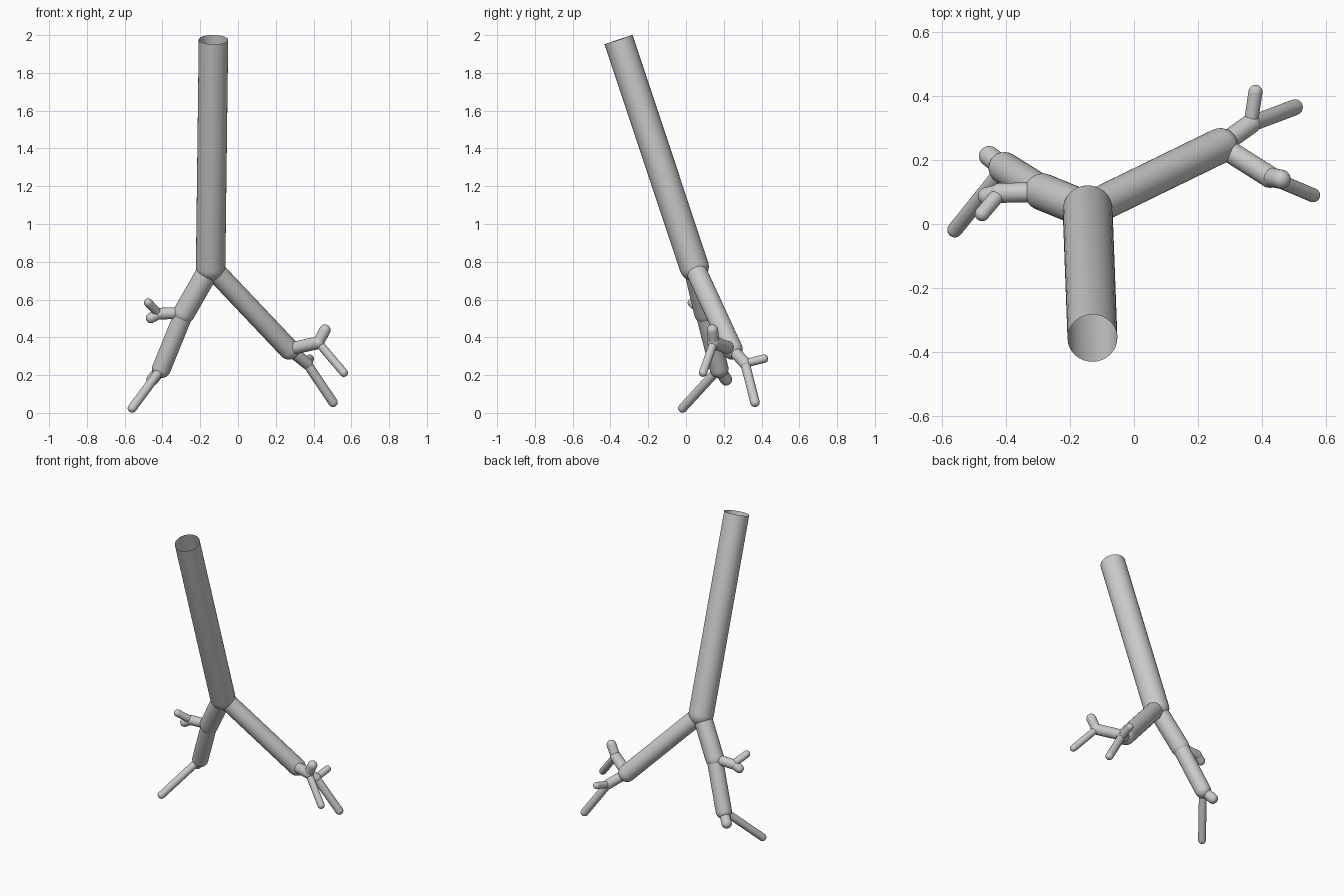
import bpy, bmesh, math
from mathutils import Vector

if "Cube" in bpy.data.objects:
    bpy.data.objects.remove(bpy.data.objects["Cube"])

SIDES = 32


def branch(name, start, end, r, cap_steps=8):
    """Open tube from start to end, closed by a hemisphere at the far end."""
    a, b = Vector(start), Vector(end)
    axis = b - a
    length = axis.length
    q = axis.to_track_quat('Z', 'Y')
    profile = [(r, 0.0)]
    for i in range(cap_steps):
        t = math.pi / 2 * i / cap_steps
        profile.append((r * math.cos(t), length + r * math.sin(t)))
    bm = bmesh.new()
    rings = []
    for rad, h in profile:
        ring = []
        for k in range(SIDES):
            u = 2 * math.pi * k / SIDES
            ring.append(bm.verts.new(q @ Vector((rad * math.cos(u), rad * math.sin(u), h))))
        rings.append(ring)
    tip = bm.verts.new(q @ Vector((0, 0, length + r)))
    for lo, hi in zip(rings, rings[1:]):
        for k in range(SIDES):
            n = (k + 1) % SIDES
            bm.faces.new((lo[k], lo[n], hi[n], hi[k]))
    for k in range(SIDES):
        bm.faces.new((rings[-1][k], rings[-1][(k + 1) % SIDES], tip))
    for f in bm.faces:
        f.smooth = True
    mesh = bpy.data.meshes.new(name)
    bm.to_mesh(mesh)
    bm.free()
    obj = bpy.data.objects.new(name, mesh)
    obj.location = a
    bpy.context.collection.objects.link(obj)


# Branching points
top = (-0.13, -0.357, 1.976)
fork = (-0.145, 0.043, 0.775)
left_mid = (-0.285, 0.10, 0.53)
left_low = (-0.405, 0.175, 0.235)
left_side = (-0.42, 0.097, 0.525)
right_end = (0.27, 0.245, 0.337)
right_front = (0.425, 0.147, 0.372)
right_back = (0.365, 0.313, 0.262)

# Main trunk, open at the top
branch("trunk", top, fork, 0.078)

# Left side
branch("left_main", fork, left_mid, 0.058)
branch("left_lower", left_mid, left_low, 0.050)
branch("left_side", left_mid, left_side, 0.031)
branch("left_side_twig_up", left_side, (-0.475, 0.032, 0.583), 0.023)
branch("left_side_twig_down", left_side, (-0.460, 0.087, 0.503), 0.028)
branch("left_lower_twig_long", left_low, (-0.56, -0.018, 0.025), 0.024)
branch("left_lower_twig_short", left_low, (-0.453, 0.212, 0.177), 0.032)

# Right side
branch("right_main", fork, right_end, 0.055)
branch("right_front", right_end, right_front, 0.034)
branch("right_front_twig_up", right_front, (0.460, 0.140, 0.438), 0.030)
branch("right_front_twig_down", right_front, (0.560, 0.090, 0.213), 0.022)
branch("right_back", right_end, right_back, 0.031)
branch("right_back_twig_up", right_back, (0.380, 0.413, 0.287), 0.022)
branch("right_back_twig_down", right_back, (0.503, 0.365, 0.056), 0.025)
